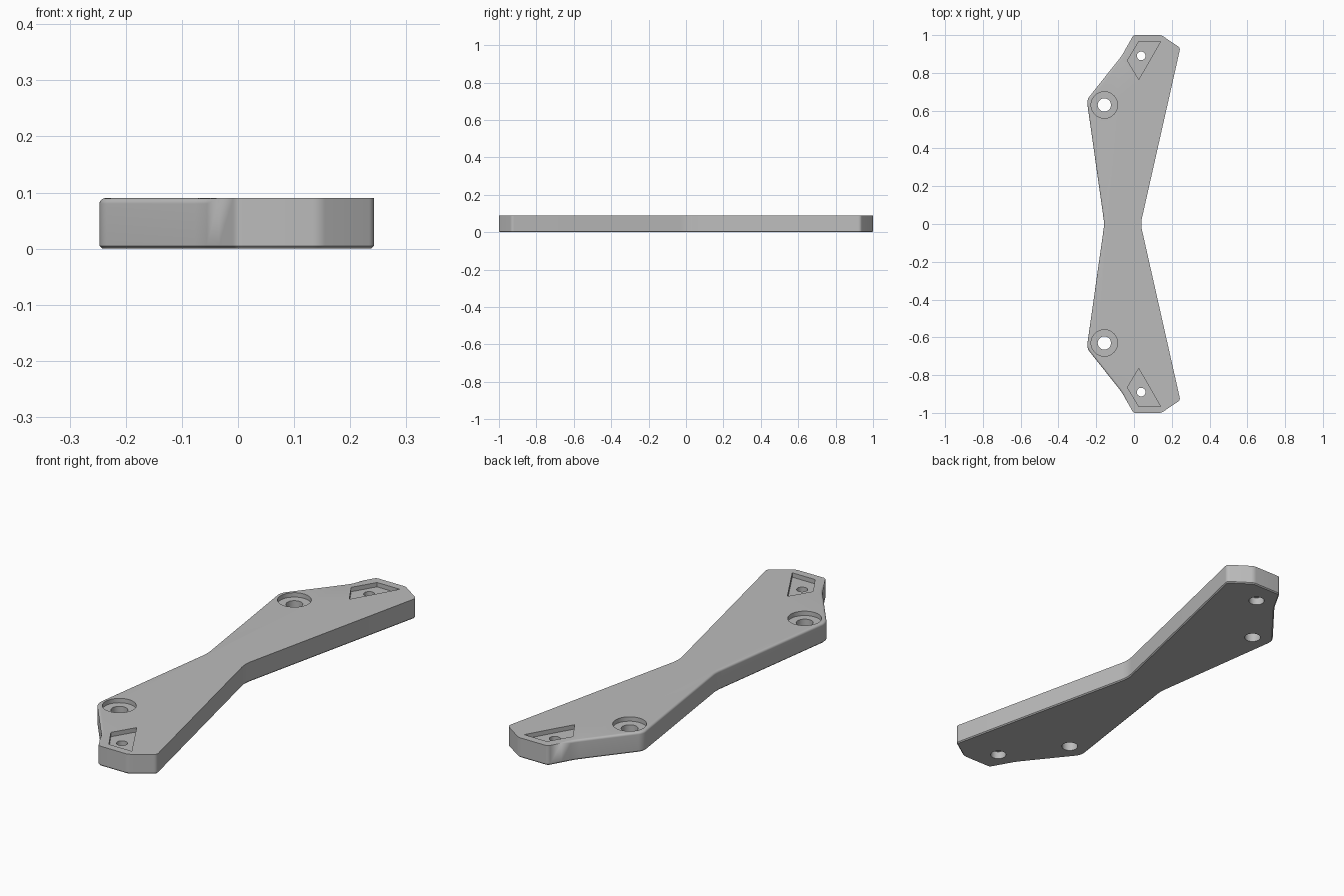
import bpy, bmesh, math
from mathutils import Vector

if "Cube" in bpy.data.objects:
    bpy.data.objects.remove(bpy.data.objects["Cube"])

H = 0.09          # plate thickness
CHAMFER = 0.005   # bottom edge
FILLET = 0.01     # top edge on the left-hand side of the plan
POCKET = 0.02     # depth of the recesses

grey = bpy.data.materials.new("grey plastic")
grey.use_nodes = True
grey.diffuse_color = (0.5, 0.5, 0.5, 1)
grey.node_tree.nodes["Principled BSDF"].inputs["Base Color"].default_value = (0.5, 0.5, 0.5, 1)


def round_corners(corners, steps=8):
    """Closed outline with every (x, y, radius) corner replaced by an arc."""
    out = []
    for i, (x, y, r) in enumerate(corners):
        p = Vector((x, y))
        a = (Vector(corners[i - 1][:2]) - p).normalized()
        b = (Vector(corners[(i + 1) % len(corners)][:2]) - p).normalized()
        if r == 0:
            out.append(p)
            continue
        half = a.angle(b) / 2
        centre = p + (a + b).normalized() * (r / math.sin(half))
        start = p + a * (r / math.tan(half)) - centre
        end = p + b * (r / math.tan(half)) - centre
        sweep = math.atan2(start.x * end.y - start.y * end.x, start.dot(end))
        for k in range(steps + 1):
            t = sweep * k / steps
            out.append(centre + Vector((start.x * math.cos(t) - start.y * math.sin(t),
                                        start.x * math.sin(t) + start.y * math.cos(t))))
    return out


def make_object(name, bm):
    bmesh.ops.recalc_face_normals(bm, faces=bm.faces)
    mesh = bpy.data.meshes.new(name)
    bm.to_mesh(mesh)
    bm.free()
    mesh.materials.append(grey)
    obj = bpy.data.objects.new(name, mesh)
    bpy.context.collection.objects.link(obj)
    return obj


def loft(name, rings):
    """Skin a stack of equal-length rings and cap both ends."""
    bm = bmesh.new()
    loops = [[bm.verts.new(p) for p in ring] for ring in rings]
    n = len(loops[0])
    for lo, hi in zip(loops, loops[1:]):
        for i in range(n):
            j = (i + 1) % n
            bm.faces.new((lo[i], lo[j], hi[j], hi[i]))
    bm.faces.new(loops[0][::-1])
    bm.faces.new(loops[-1])
    bmesh.ops.remove_doubles(bm, verts=bm.verts, dist=1e-5)
    return make_object(name, bm)


def circle(x, y, r, z, n=48):
    return [(x + r * math.cos(2 * math.pi * i / n),
             y + r * math.sin(2 * math.pi * i / n), z) for i in range(n)]


# Plan outline: one end, then its mirror image
end = [(0.245, 0.932, 0.02), (0.145, 1.0, 0.04), (-0.003, 1.0, 0.02),
       (-0.034, 0.945, 0), (-0.065, 0.89, 0.25), (-0.25, 0.657, 0.06)]
corners = ([(0.035, 0, 0.15)] + end + [(-0.157, 0, 0.2)]
           + [(x, -y, r) for x, y, r in reversed(end)])
outline = round_corners(corners)


def inset(p, i, d):
    """Move outline point i inward by d, mitred between its two edges."""
    n1 = (p[i] - p[i - 1]).normalized()
    n2 = (p[(i + 1) % len(p)] - p[i]).normalized()
    n1, n2 = Vector((-n1.y, n1.x)), Vector((-n2.y, n2.x))
    return p[i] + (n1 + n2) * (d / (1 + n1.dot(n2)))


def ring(fn):
    result = []
    for i, p in enumerate(outline):
        d, z = fn(p)
        result.append((*inset(outline, i, d), z))
    return result


def fillet_step(t):
    def fn(p):
        r = FILLET if p.x < -0.04 else 0
        return r * (1 - math.cos(t)), H - r * (1 - math.sin(t))
    return fn


# Plate with bottom chamfer and partial top fillet
rings = [ring(lambda p: (CHAMFER, 0)), ring(lambda p: (0, CHAMFER))]
rings += [ring(fillet_step(math.pi / 2 * k / 5)) for k in range(6)]
plate = loft("bracket_plate", rings)

# Cutters: counterbored bolt holes, kite pockets and pin holes at both ends
cutters = []
kite = [(0.025, 0.965), (-0.035, 0.865), (0.025, 0.765), (0.14, 0.965)]
for s, side in ((1, "back"), (-1, "front")):
    bolt = [(0.035, -0.02), (0.035, H - POCKET), (0.07, H - POCKET), (0.07, H + 0.02)]
    pin = [(0.034, -0.02), (0.034, 0.035), (0.023, 0.035), (0.023, H - POCKET / 2)]
    cutters.append(loft(side + "_bolt_cutter", [circle(-0.157, 0.63 * s, r, z) for r, z in bolt]))
    cutters.append(loft(side + "_pocket_cutter",
                        [[(x, y * s, z) for x, y in kite] for z in (H - POCKET, H + 0.02)]))
    cutters.append(loft(side + "_pin_cutter", [circle(0.038, 0.89 * s, r, z) for r, z in pin]))

for c in cutters:
    c.hide_render = True
    mod = plate.modifiers.new(c.name, "BOOLEAN")
    mod.operation, mod.solver, mod.object = "DIFFERENCE", "EXACT", c

# Bake the cuts and drop the cutters
bpy.context.view_layer.update()
cut = bpy.data.meshes.new_from_object(plate.evaluated_get(bpy.context.evaluated_depsgraph_get()))
plate.modifiers.clear()
plate.data = cut
for c in cutters:
    bpy.data.objects.remove(c)
cut.materials.clear()
cut.materials.append(grey)

bpy.ops.object.select_all(action="DESELECT")
plate.select_set(True)
bpy.context.view_layer.objects.active = plate
bpy.ops.object.shade_smooth_by_angle(angle=math.radians(30))
